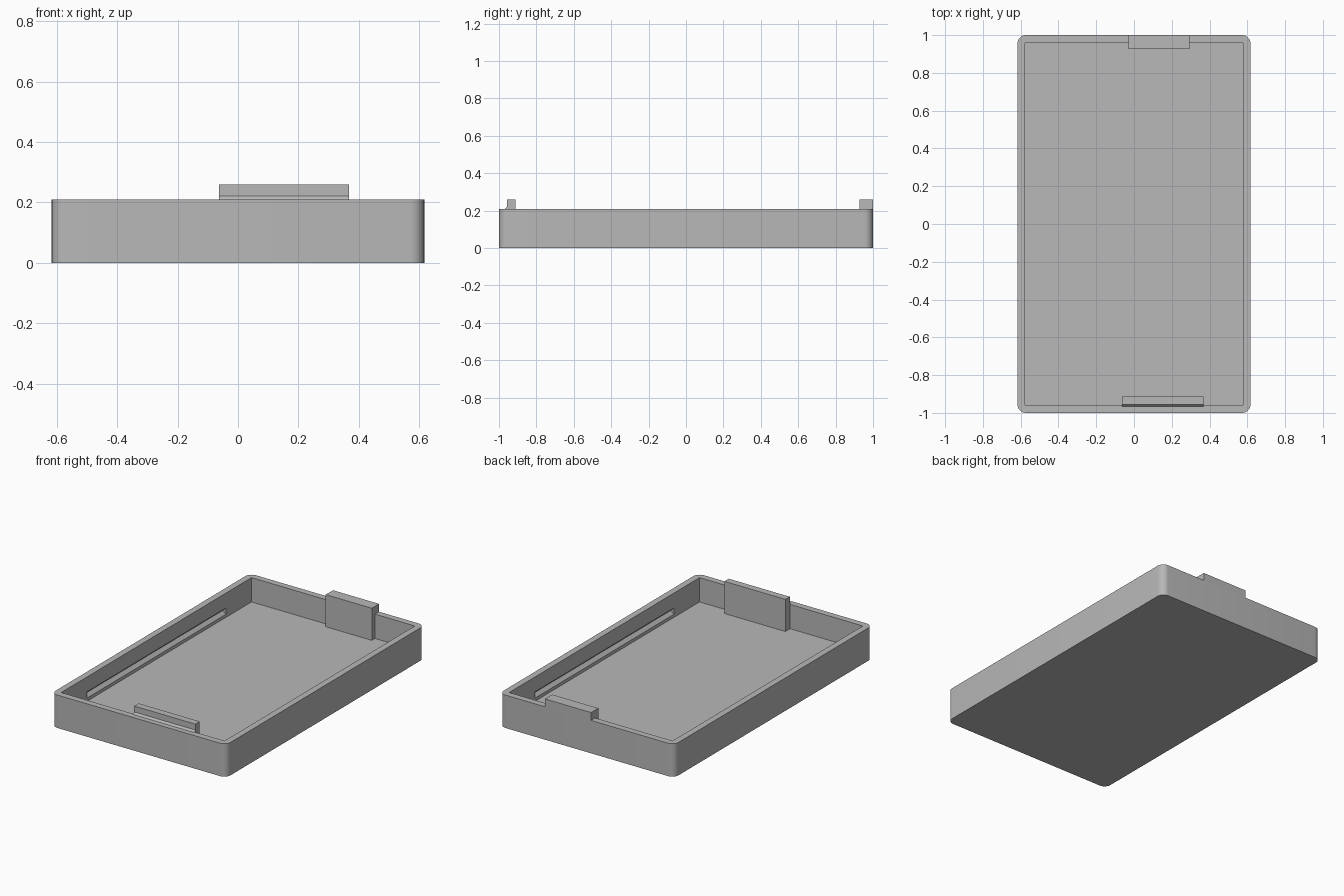
import bpy, bmesh
from mathutils import Vector

default = bpy.data.objects.get("Cube")
if default:
    bpy.data.objects.remove(default, do_unlink=True)

HALF_X, HALF_Y, HEIGHT = 0.617, 1.0, 0.21
WALL, FLOOR, TAB_TOP = 0.041, 0.055, 0.26
IN_X, IN_Y = HALF_X - WALL, HALF_Y - WALL

grey = bpy.data.materials.new("plain grey")
grey.use_nodes = True
grey.diffuse_color = (0.48, 0.48, 0.48, 1)
grey.node_tree.nodes["Principled BSDF"].inputs["Base Color"].default_value = grey.diffuse_color


def finish(name, bm):
    bmesh.ops.recalc_face_normals(bm, faces=bm.faces)
    mesh = bpy.data.meshes.new(name)
    bm.to_mesh(mesh)
    bm.free()
    mesh.materials.append(grey)
    obj = bpy.data.objects.new(name, mesh)
    bpy.context.collection.objects.link(obj)
    return obj


def prism(name, profile, place, start, end):
    """Extrude a 2D profile from start to end; place maps (a, b, t) to x, y, z."""
    bm = bmesh.new()
    face = bm.faces.new([bm.verts.new(place(a, b, start)) for a, b in profile])
    move = Vector(place(0, 0, end)) - Vector(place(0, 0, start))
    grown = bmesh.ops.extrude_face_region(bm, geom=[face], use_keep_orig=True)
    new = [g for g in grown["geom"] if isinstance(g, bmesh.types.BMVert)]
    bmesh.ops.translate(bm, verts=new, vec=move)
    return finish(name, bm)


def along_x(a, b, t):
    return (t, a, b)


def along_y(a, b, t):
    return (a, t, b)


def along_z(a, b, t):
    return (a, b, t)


def rectangle(x, y):
    return [(-x, -y), (x, -y), (x, y), (-x, y)]


# Outer block with rounded upright corners
tray = prism("tray", rectangle(HALF_X, HALF_Y), along_z, 0, HEIGHT)
bm = bmesh.new()
bm.from_mesh(tray.data)
upright = [e for e in bm.edges if abs(e.verts[0].co.z - e.verts[1].co.z) > 0.1]
bmesh.ops.bevel(bm, geom=upright, offset=0.045, segments=8, profile=0.5, affect="EDGES")
bm.to_mesh(tray.data)
bm.free()

# Square-cornered cavity and a V groove low in each long wall
cutters = [prism("cavity_cutter", rectangle(IN_X, IN_Y), along_z, FLOOR, 0.4)]
for side, label in ((1, "left"), (-1, "right")):
    groove = [(side * (IN_X - 0.02), 0.05 + 0.005), (side * (IN_X + 0.02), 0.095),
              (side * (IN_X - 0.02), 0.135)]
    cutters.append(prism(label + "_groove_cutter", groove, along_y, -0.7, 0.7))

bpy.context.view_layer.objects.active = tray
for cutter in cutters:
    cutter.hide_render = True
    cut = tray.modifiers.new(cutter.name, "BOOLEAN")
    cut.operation, cut.solver, cut.object = "DIFFERENCE", "EXACT", cutter
    bpy.ops.object.modifier_apply(modifier=cut.name)
    bpy.data.objects.remove(cutter, do_unlink=True)

# Back tab: rises from the floor and sits over the rim, flush outside
prism("back_tab", [(0.927, FLOOR), (IN_Y, FLOOR), (IN_Y, HEIGHT), (HALF_Y, HEIGHT),
                   (HALF_Y, TAB_TOP), (0.927, TAB_TOP)], along_x, -0.03, 0.295)

# Front tab: stands inside the wall with a small sloped foot on the rim
prism("front_tab", [(-0.912, FLOOR), (-IN_Y, FLOOR), (-IN_Y, HEIGHT), (-0.967, HEIGHT),
                    (-0.956, 0.222), (-0.956, TAB_TOP), (-0.912, TAB_TOP)],
      along_x, -0.063, 0.368)

# Smooth only the rounded corners
bpy.ops.object.select_all(action="DESELECT")
tray.select_set(True)
bpy.context.view_layer.objects.active = tray
bpy.ops.object.shade_smooth_by_angle(angle=0.45)
